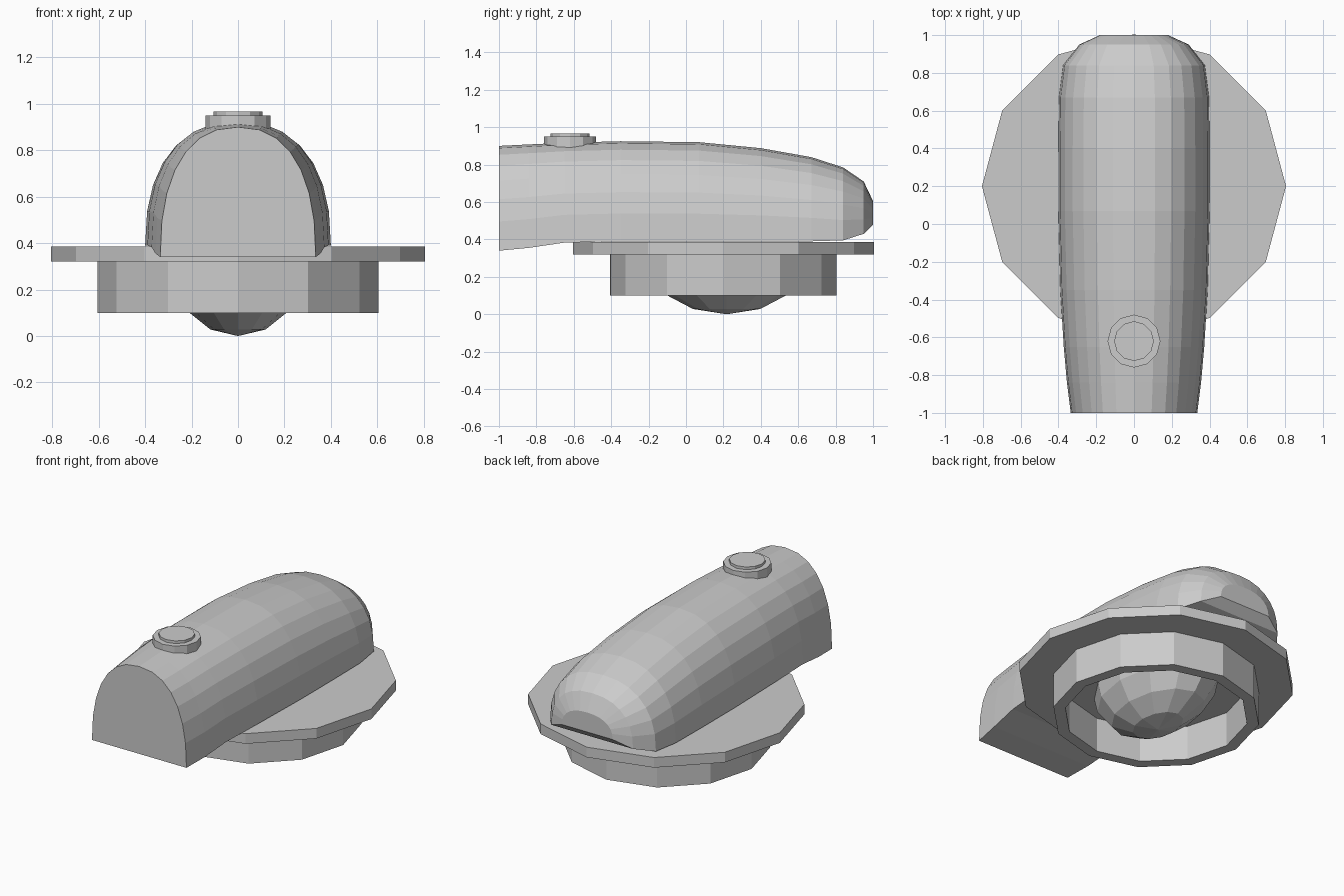
import bpy, bmesh, math
from mathutils import Matrix

if "Cube" in bpy.data.objects:
    bpy.data.objects.remove(bpy.data.objects["Cube"])

grey = bpy.data.materials.new("plain_grey")
grey.diffuse_color = (0.6, 0.6, 0.6, 1)
grey.use_nodes = True
grey.node_tree.nodes["Principled BSDF"].inputs["Base Color"].default_value = grey.diffuse_color


def finish(name, bm):
    bmesh.ops.recalc_face_normals(bm, faces=bm.faces)
    mesh = bpy.data.meshes.new(name)
    bm.to_mesh(mesh)
    bm.free()
    mesh.materials.append(grey)
    obj = bpy.data.objects.new(name, mesh)
    bpy.context.collection.objects.link(obj)
    return obj


def lathe(name, profile, y, sides=12, sx=1.0, closed=False):
    """Revolve (radius, z) points around a vertical axis at (0, y)."""
    bm = bmesh.new()
    rings = []
    for r, z in profile:
        if r < 1e-6:
            rings.append([bm.verts.new((0, y, z))] * sides)
        else:
            rings.append([bm.verts.new((sx * r * math.cos(math.tau * i / sides),
                                        y + r * math.sin(math.tau * i / sides), z))
                          for i in range(sides)])
    pairs = list(zip(rings, rings[1:]))
    if closed:
        pairs.append((rings[-1], rings[0]))
    for a, b in pairs:
        for i in range(sides):
            j = (i + 1) % sides
            corners = list(dict.fromkeys((a[i], a[j], b[j], b[i])))
            if len(corners) > 2:
                bm.faces.new(corners)
    if not closed:
        for ring in (rings[0], rings[-1]):
            if len(set(ring)) > 2:
                bm.faces.new(ring)
    return finish(name, bm)


# Arched body: sections of (y, half width, bottom, top)
stations = [(-1.0, 0.335, 0.34, 0.90), (-0.84, 0.355, 0.355, 0.908),
            (-0.65, 0.372, 0.383, 0.917), (-0.35, 0.39, 0.39, 0.925),
            (0.07, 0.40, 0.39, 0.92), (0.40, 0.40, 0.39, 0.888),
            (0.67, 0.397, 0.39, 0.84), (0.84, 0.375, 0.395, 0.785),
            (0.95, 0.29, 0.43, 0.71), (1.0, 0.18, 0.48, 0.605)]
bm = bmesh.new()
STEPS, POWER = 14, 2 / 2.35
sections = []
for y, w, lo, hi in stations:
    ring = []
    for i in range(STEPS + 1):
        t = math.pi * i / STEPS
        c, s = math.cos(t), max(0.0, math.sin(t))
        x = math.copysign(abs(c) ** POWER, c) * w
        ring.append(bm.verts.new((x, y, lo + (hi - lo) * s ** POWER)))
    sections.append(ring)
for a, b in zip(sections, sections[1:]):
    for i in range(STEPS + 1):
        j = (i + 1) % (STEPS + 1)
        bm.faces.new((a[i], a[j], b[j], b[i]))
bm.faces.new(sections[0])
bm.faces.new(sections[-1])
finish("arched_body", bm)

# Wide plate and hollow collar below the body
lathe("base_plate", [(0.805, 0.32), (0.805, 0.385)], 0.2)
lathe("collar", [(0.605, 0.32), (0.605, 0.10), (0.535, 0.10), (0.535, 0.32)],
      0.2, closed=True)

# Oval dome hanging inside the collar
dome = [(0.47 * math.sin(a), 0.37 - 0.37 * math.cos(a))
        for a in (math.pi / 8 * k for k in range(5))]
lathe("hanging_dome", dome, 0.217, sx=0.66)

# Stepped button on top
lathe("button_base", [(0.14, 0.89), (0.14, 0.95)], -0.62)
lathe("button_cap", [(0.105, 0.94), (0.105, 0.967)], -0.62)
